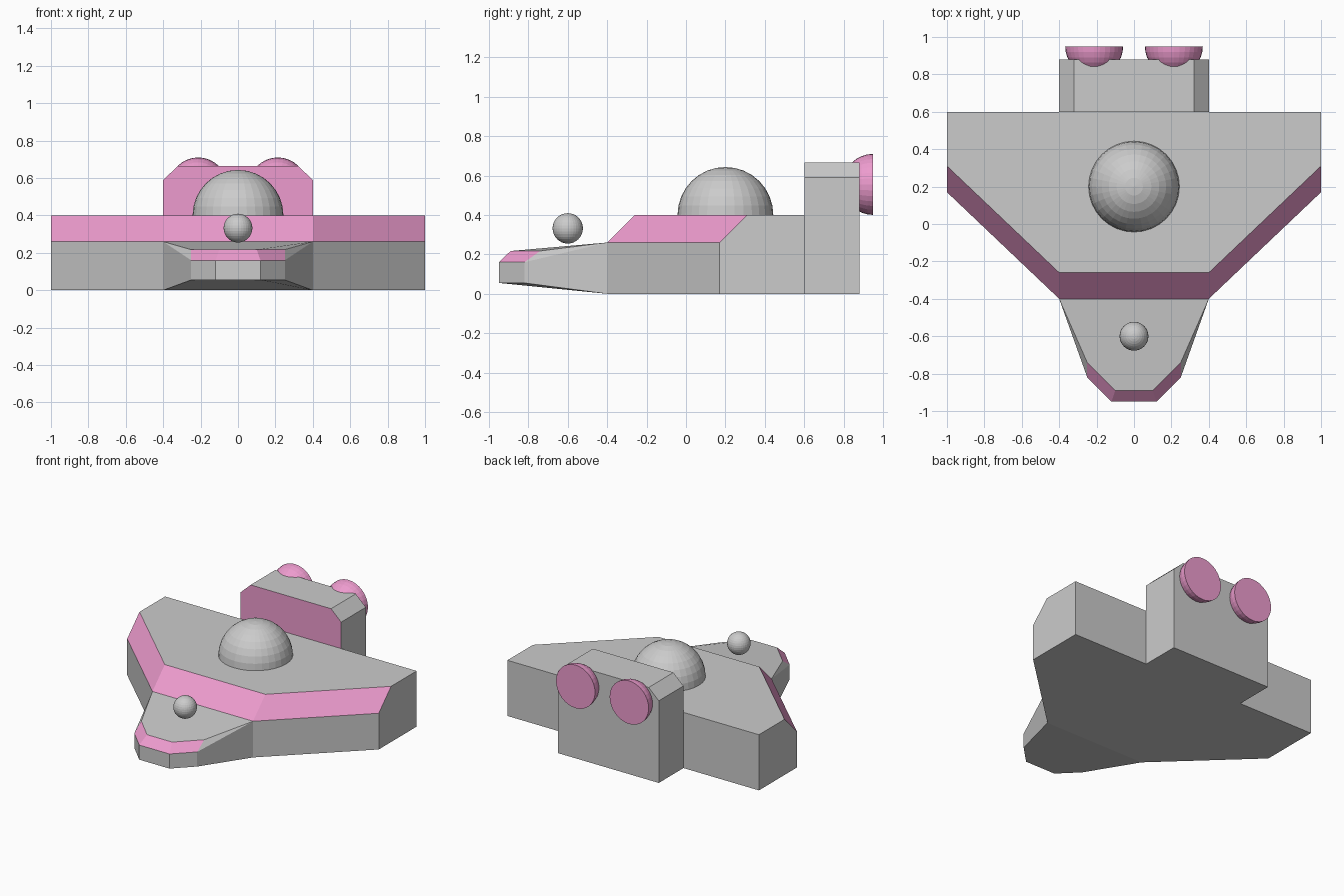
import bpy, bmesh, math
from mathutils import Matrix, Vector

if "Cube" in bpy.data.objects:
    bpy.data.objects.remove(bpy.data.objects["Cube"])

pink = bpy.data.materials.new("pink_trim")
pink.diffuse_color = (0.85, 0.33, 0.62, 1)
pink.use_nodes = True
pink.node_tree.nodes["Principled BSDF"].inputs["Base Color"].default_value = pink.diffuse_color
grey = bpy.data.materials.new("grey_body")
grey.diffuse_color = (0.8, 0.8, 0.8, 1)
grey.use_nodes = True
grey.node_tree.nodes["Principled BSDF"].inputs["Base Color"].default_value = grey.diffuse_color


def finish(name, bm, mats=(grey, pink)):
    bmesh.ops.remove_doubles(bm, verts=bm.verts, dist=1e-5)
    bmesh.ops.recalc_face_normals(bm, faces=bm.faces)
    me = bpy.data.meshes.new(name)
    bm.to_mesh(me)
    bm.free()
    for m in mats:
        me.materials.append(m)
    ob = bpy.data.objects.new(name, me)
    bpy.context.collection.objects.link(ob)
    return ob


def loft(name, half_rings):
    """Stack rings given as right halves (front to back), mirrored in x.
    The front edges of the last band are the pink bevel."""
    bm = bmesh.new()
    rings = []
    for half in half_rings:
        pts = [(-x, y, z) for x, y, z in reversed(half)] + list(half)
        rings.append([bm.verts.new(p) for p in pts])
    n = len(rings[0])
    for k in range(len(rings) - 1):
        a, b = rings[k], rings[k + 1]
        for i in range(n):
            j = (i + 1) % n
            f = bm.faces.new((a[i], a[j], b[j], b[i]))
            f.material_index = int(k == len(rings) - 2 and i in (1, 2, 3))
    bm.faces.new(rings[0])
    bm.faces.new(rings[-1])
    return finish(name, bm)


def ball(name, loc, r, half=False, rot=0.0, mats=(grey,)):
    bm = bmesh.new()
    bmesh.ops.create_uvsphere(bm, u_segments=32, v_segments=16, radius=r)
    if half:
        geom = bm.verts[:] + bm.edges[:] + bm.faces[:]
        bmesh.ops.bisect_plane(bm, geom=geom, dist=1e-4, plane_co=(0, 0, 0),
                               plane_no=(0, 0, 1), clear_inner=True)
        bmesh.ops.holes_fill(bm, edges=[e for e in bm.edges if e.is_boundary], sides=0)
    bm.transform(Matrix.Translation(Vector(loc)) @ Matrix.Rotation(rot, 4, 'X'))
    return finish(name, bm, mats)


# Wide hull with a bevelled front rim
rim = [(0.4, -0.4), (1, 0.17), (1, 0.6)]
deck = [(0.4, -0.26), (1, 0.31), (1, 0.6)]
loft("hull", [[(x, y, 0) for x, y in rim],
              [(x, y, 0.26) for x, y in rim],
              [(x, y, 0.4) for x, y in deck]])

# Tapered nose with a bevelled tip
loft("nose", [[(0.12, -0.95, 0.055), (0.25, -0.82, 0.055), (0.4, -0.4, 0)],
              [(0.12, -0.95, 0.16), (0.25, -0.82, 0.16), (0.4, -0.4, 0.26)],
              [(0.1, -0.89, 0.217), (0.25, -0.74, 0.217), (0.4, -0.4, 0.26)]])

# Rear block with clipped top corners and a pink front face
bm = bmesh.new()
profile = [(-0.4, 0), (0.4, 0), (0.4, 0.59), (0.32, 0.665), (-0.32, 0.665), (-0.4, 0.59)]
front = bm.faces.new([bm.verts.new((x, 0.6, z)) for x, z in profile])
ext = bmesh.ops.extrude_face_region(bm, geom=[front], use_keep_orig=True)
bmesh.ops.translate(bm, vec=(0, 0.28, 0),
                    verts=[v for v in ext["geom"] if isinstance(v, bmesh.types.BMVert)])
for f in bm.faces:
    f.material_index = int(all(v.co.y < 0.61 for v in f.verts))
finish("rear_block", bm)

# Engines: half balls with the flat side facing back
for side, x in (("left", -0.213), ("right", 0.213)):
    ball("engine_" + side, (x, 0.95, 0.555), 0.155, True, math.pi / 2, (pink,))

# Cockpit dome and nose ball
ball("dome", (0, 0.2, 0.4), 0.243, True)
ball("nose_ball", (0, -0.6, 0.332), 0.077)
